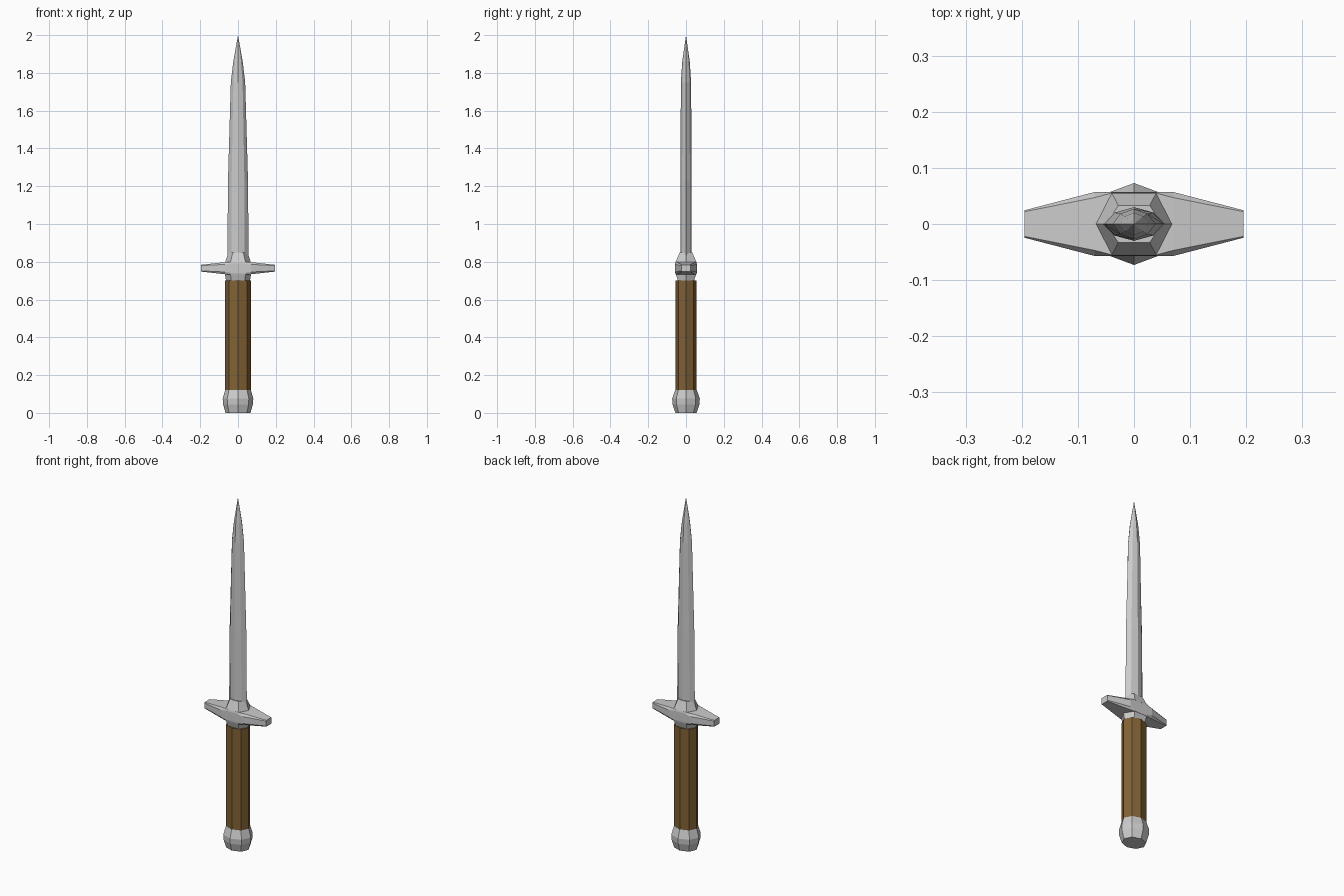
import bpy, bmesh
from math import cos, sin, pi

if "Cube" in bpy.data.objects:
    bpy.data.objects.remove(bpy.data.objects["Cube"])


def loft(name, rings, color=None):
    """Skin a list of equal-length point rings and cap both ends."""
    bm = bmesh.new()
    rows = [[bm.verts.new(p) for p in ring] for ring in rings]
    n = len(rows[0])
    for a, b in zip(rows, rows[1:]):
        for i in range(n):
            j = (i + 1) % n
            bm.faces.new((a[i], a[j], b[j], b[i]))
    bm.faces.new(rows[0][::-1])
    bm.faces.new(rows[-1])
    bmesh.ops.remove_doubles(bm, verts=bm.verts, dist=0.0004)
    bmesh.ops.recalc_face_normals(bm, faces=bm.faces)
    mesh = bpy.data.meshes.new(name)
    bm.to_mesh(mesh)
    bm.free()
    obj = bpy.data.objects.new(name, mesh)
    bpy.context.collection.objects.link(obj)
    if color:
        mat = bpy.data.materials.new(name + "_material")
        mat.diffuse_color = color
        mat.use_nodes = True
        mat.node_tree.nodes["Principled BSDF"].inputs["Base Color"].default_value = mat.diffuse_color
        mesh.materials.append(mat)
    return obj


def octagon(rx, ry, z):
    return [(rx * cos(i * pi / 4), ry * sin(i * pi / 4), z) for i in range(8)]


def hexagon(rx, mx, ry, z):
    return [(rx, 0, z), (mx, ry, z), (-mx, ry, z),
            (-rx, 0, z), (-mx, -ry, z), (mx, -ry, z)]


def blade_section(w, t, z):
    s, u = 0.64 * w, 0.68 * t
    return [(w, 0, z), (s, u, z), (0, t, z), (-s, u, z),
            (-w, 0, z), (-s, -u, z), (0, -t, z), (s, -u, z)]


def guard_section(x, inner, outer, h, edge):
    c = 0.766
    return [(x, outer, c + edge), (x, inner, c + h), (x, -inner, c + h), (x, -outer, c + edge),
            (x, -outer, c - edge), (x, -inner, c - h), (x, inner, c - h), (x, outer, c - edge)]


# Pommel
loft("pommel", [octagon(*r) for r in [
    (0.066, 0.056, 0), (0.079, 0.071, 0.045), (0.081, 0.073, 0.075), (0.068, 0.057, 0.122)]])

# Wooden grip
loft("grip", [octagon(0.068, 0.056, 0.115), octagon(0.068, 0.056, 0.70)],
     (0.22, 0.12, 0.035, 1))

# Collars below and above the guard
loft("lower_collar", [hexagon(0.063, 0.036, 0.043, 0.70), hexagon(0.070, 0.040, 0.055, 0.737)])
loft("upper_collar", [hexagon(0.068, 0.040, 0.056, 0.797), hexagon(0.050, 0.028, 0.033, 0.85)])

# Crossguard, tapering to both ends
tip, mid = (0.022, 0.0245, 0.018, 0.014), (0.047, 0.057, 0.032, 0.020)
core = (0.055, 0.057, 0.034, 0.025)
loft("crossguard", [guard_section(-0.195, *tip), guard_section(-0.07, *mid),
                    guard_section(-0.04, *core), guard_section(0.04, *core),
                    guard_section(0.07, *mid), guard_section(0.195, *tip)])

# Blade
loft("blade", [blade_section(*r) for r in [
    (0.056, 0.030, 0.82), (0.053, 0.030, 1.23), (0.038, 0.027, 1.75),
    (0.025, 0.020, 1.86), (0.0001, 0.0001, 2.0)]])
